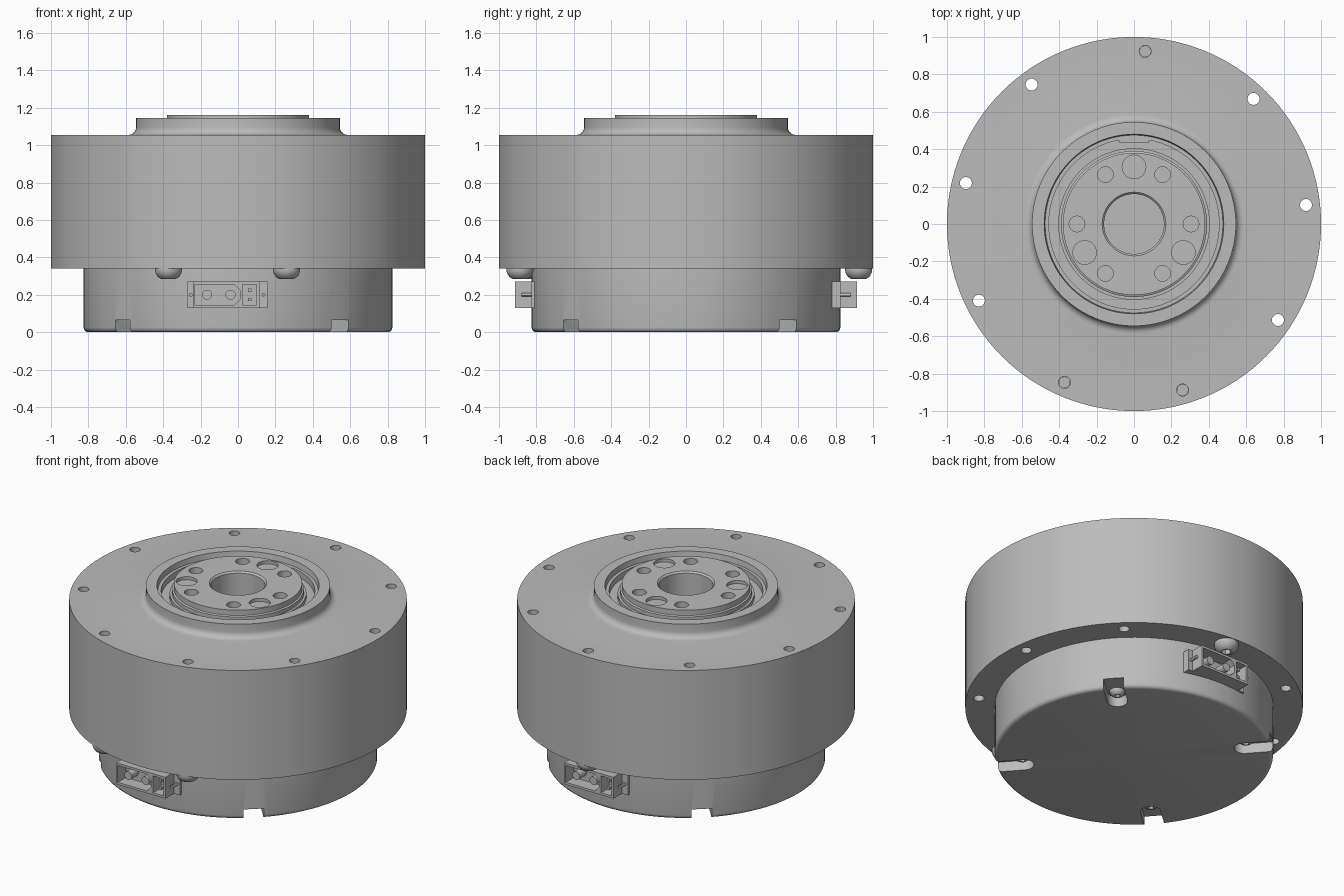
import bpy, bmesh
from math import cos, sin, pi, radians
from mathutils import Matrix

if "Cube" in bpy.data.objects:
    bpy.data.objects.remove(bpy.data.objects["Cube"])

grey = bpy.data.materials.new("machined_grey")
grey.use_nodes = True
grey.diffuse_color = (0.5, 0.5, 0.5, 1)
grey.node_tree.nodes["Principled BSDF"].inputs["Base Color"].default_value = (0.5, 0.5, 0.5, 1)


def circle(r, n=24, cx=0, cy=0):
    return [(cx + r * cos(2 * pi * i / n), cy + r * sin(2 * pi * i / n)) for i in range(n)]


def rect(x0, x1, y0, y1):
    return [(x0, y0), (x1, y0), (x1, y1), (x0, y1)]


def polar(r, degrees):
    return r * cos(radians(degrees)), r * sin(radians(degrees))


def prism(bm, outline, z0, z1, matrix=Matrix()):
    """Extrude a counter-clockwise outline from z0 to z1."""
    low = [bm.verts.new(matrix @ Matrix.Translation((x, y, z0)).translation) for x, y in outline]
    high = [bm.verts.new(matrix @ Matrix.Translation((x, y, z1)).translation) for x, y in outline]
    bm.faces.new(low[::-1])
    bm.faces.new(high)
    for i in range(len(low)):
        j = (i + 1) % len(low)
        bm.faces.new((low[i], low[j], high[j], high[i]))


def lathe(bm, profile, n=128, closed=False):
    """Revolve (radius, z) points about the z axis."""
    rings = []
    for r, z in profile:
        if r == 0:
            rings.append([bm.verts.new((0, 0, z))] * n)
        else:
            rings.append([bm.verts.new((x, y, z)) for x, y in circle(r, n)])
    pairs = list(zip(rings, rings[1:]))
    if closed:
        pairs.append((rings[-1], rings[0]))
    for a, b in pairs:
        for i in range(n):
            j = (i + 1) % n
            bm.faces.new(list(dict.fromkeys((a[i], a[j], b[j], b[i]))))


def make(name, bm, cutter=None, matrix=Matrix()):
    """Turn a bmesh into an object, optionally cut by a second bmesh."""
    def to_object(label, source):
        bmesh.ops.recalc_face_normals(source, faces=source.faces)
        mesh = bpy.data.meshes.new(label)
        source.to_mesh(mesh)
        source.free()
        mesh.materials.append(grey)
        ob = bpy.data.objects.new(label, mesh)
        bpy.context.collection.objects.link(ob)
        return ob

    ob = to_object(name, bm)
    bpy.ops.object.select_all(action="DESELECT")
    ob.select_set(True)
    bpy.context.view_layer.objects.active = ob
    if cutter:
        tool = to_object(name + "_cutter", cutter)
        tool.hide_render = True
        mod = ob.modifiers.new("cut", "BOOLEAN")
        mod.operation, mod.solver, mod.object = "DIFFERENCE", "EXACT", tool
        bpy.ops.object.modifier_apply(modifier="cut")
        bpy.data.objects.remove(tool)
    bpy.ops.object.shade_smooth_by_angle(angle=radians(30))
    ob.matrix_world = matrix
    return ob


bolt_angles = [6.3 + 40 * i for i in range(9)]
slot_angles = [41.5 + 90 * i for i in range(4)]

# Main housing with filleted boss, stepped groove and centre bore
fillet = [(0.585 - 0.04 * sin(t * pi / 10), 1.095 - 0.04 * cos(t * pi / 10)) for t in range(6)]
bm, cut = bmesh.new(), bmesh.new()
lathe(bm, [(0, 0.34), (1, 0.34), (1, 1.055)] + fillet
      + [(0.545, 1.145), (0.48, 1.145), (0.475, 1.11), (0.455, 1.11), (0.455, 1.07),
         (0.16, 1.07), (0.16, 0.8), (0, 0.8)])
for a in bolt_angles:
    prism(cut, circle(0.032, 24, *polar(0.925, a)), 0.2, 1.3)
make("main_housing", bm, cut)

# Output hub with bolt circle and dowel holes
bm, cut = bmesh.new(), bmesh.new()
lathe(bm, [(0.16, 1.06), (0.405, 1.06), (0.405, 1.095), (0.39, 1.095), (0.39, 1.12), (0.38, 1.125),
           (0.38, 1.16), (0.17, 1.16), (0.16, 1.15)], closed=True)
for i in range(6):
    prism(cut, circle(0.042, 24, *polar(0.305, 60 * i)), 1.08, 1.3)
for i in range(3):
    prism(cut, circle(0.055, 32, *polar(0.305, 90 + 120 * i)), 1.07, 1.14)
    prism(cut, circle(0.063, 32, *polar(0.305, 90 + 120 * i)), 1.14, 1.3)
make("output_hub", bm, cut)

# Locating key in the groove
bm = bmesh.new()
prism(bm, rect(-0.08, 0.08, 0.435, 0.462), 1.06, 1.11)
make("groove_key", bm)

# Rear cover with rounded lower edge and four open slots
edge = [(0.8 + 0.025 * sin(t * pi / 8), 0.025 - 0.025 * cos(t * pi / 8)) for t in range(5)]
bm, cut = bmesh.new(), bmesh.new()
lathe(bm, [(0, 0)] + edge + [(0.825, 0.345), (0, 0.345)])
round_end = [(0.66 + 0.06 * cos(pi / 2 + t * pi / 12), 0.06 * sin(pi / 2 + t * pi / 12)) for t in range(13)]
for a in slot_angles:
    prism(cut, round_end + [(0.95, -0.06), (0.95, 0.06)], -0.1, 0.065, Matrix.Rotation(radians(a), 4, "Z"))
make("rear_cover", bm, cut)


def screw(name, x, y, z, size, shank_top):
    """Button head screw facing down, with a hex socket."""
    bm, cut = bmesh.new(), bmesh.new()
    shank = 0.43 * size
    lathe(bm, [(0, 0), (0.55 * size, 0), (0.8 * size, 0.15 * size), (0.97 * size, 0.45 * size),
               (size, 0.6 * size), (size, 0.8 * size), (shank, 0.8 * size),
               (shank, shank_top - z), (0, shank_top - z)], 32)
    prism(cut, circle(0.4 * size, 6), -0.1, 0.45 * size)
    make(name, bm, cut, Matrix.Translation((x, y, z)))


# Flange screws and the smaller screws inside the slots
for i in (2, 6, 7):
    screw("flange_screw", *polar(0.925, bolt_angles[i]), 0.285, 0.072, 1.0)
for a in slot_angles:
    screw("cover_screw", *polar(0.67, a), 0.032, 0.045, 0.1)

# Power and signal connectors on the front and back
upright = Matrix.Rotation(pi / 2, 4, "X")
for name, turn in (("front_connector", 0), ("back_connector", pi)):
    place = Matrix.Rotation(turn, 4, "Z")

    # Shell with a chamfered power cavity and a square signal cavity
    bm, cut = bmesh.new(), bmesh.new()
    prism(bm, rect(-0.24, 0.115, 0.13, 0.27), 0.72, 0.914, upright)
    prism(cut, [(-0.23, 0.145), (-0.02, 0.145), (0.01, 0.175), (0.01, 0.225), (-0.02, 0.255), (-0.23, 0.255)],
          0.83, 1, upright)
    prism(cut, rect(0.025, 0.1, 0.145, 0.255), 0.83, 1, upright)
    make(name + "_shell", bm, cut, place)

    # Flange plate with its two side pegs
    bm = bmesh.new()
    prism(bm, rect(-0.27, 0.158, 0.13, 0.27), 0.72, 0.826, upright)
    make(name + "_flange", bm, None, place)
    bm = bmesh.new()
    for x in (-0.253, 0.137):
        prism(bm, circle(0.01, 12, x, 0.2), 0.8, 0.88, upright)
    # Power and signal contacts
    for x in (-0.165, -0.04):
        prism(bm, circle(0.027, 20, x, 0.2), 0.8, 0.9, upright)
    for z in (0.175, 0.225):
        prism(bm, rect(0.053, 0.071, z - 0.009, z + 0.009), 0.8, 0.89, upright)
    make(name + "_contacts", bm, None, place)
